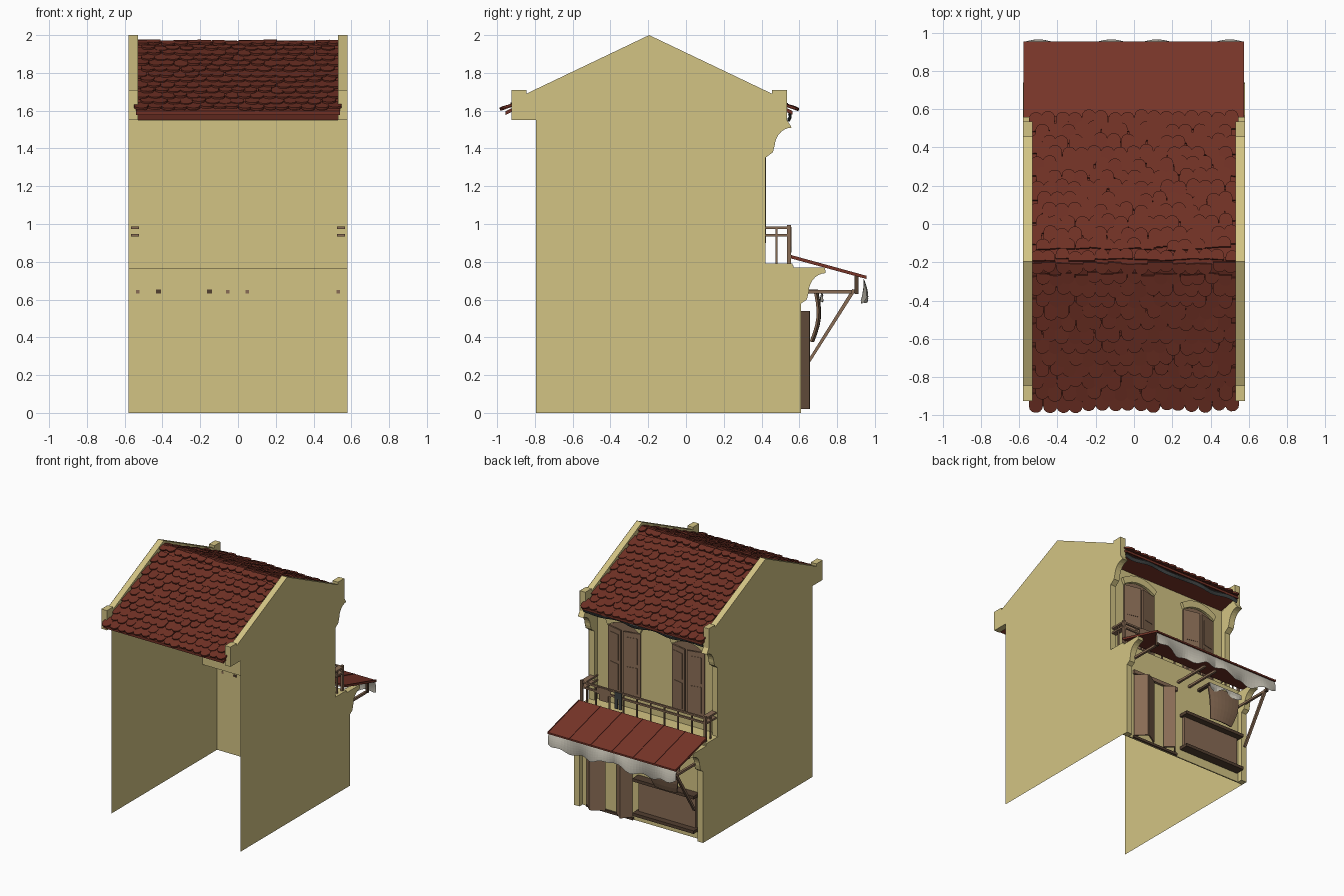
import bpy, bmesh, math, random
from mathutils import Vector, Matrix

if "Cube" in bpy.data.objects:
    bpy.data.objects.remove(bpy.data.objects["Cube"])
random.seed(4)

def mat(name, r, g, b):
    m = bpy.data.materials.new(name)
    m.diffuse_color = (r, g, b, 1)
    m.use_nodes = True
    m.node_tree.nodes["Principled BSDF"].inputs["Base Color"].default_value = m.diffuse_color
    return m
PLASTER = mat("cream plaster", .65, .55, .23)
RED = mat("red tile", .16, .03, .018)
AWN = mat("red awning", .19, .036, .022)
WOOD = mat("brown wood", .25, .15, .09)
DARK = mat("dark wood", .085, .05, .03)
CLOTH = mat("pale cloth", .56, .53, .45)
GREY = mat("dark grey", .05, .058, .058)

def finish(name, bm, m, recalc=True):
    if recalc:
        bmesh.ops.recalc_face_normals(bm, faces=bm.faces)
    me = bpy.data.meshes.new(name)
    bm.to_mesh(me)
    bm.free()
    me.materials.append(m)
    ob = bpy.data.objects.new(name, me)
    bpy.context.collection.objects.link(ob)
    return ob

def add_box(bm, x0, x1, y0, y1, z0, z1):
    M = Matrix.Translation(((x0+x1)/2, (y0+y1)/2, (z0+z1)/2)) @ Matrix.Diagonal((x1-x0, y1-y0, z1-z0, 1))
    bmesh.ops.create_cube(bm, size=1, matrix=M)

def boxes(name, m, *dims):
    bm = bmesh.new()
    for d in dims:
        add_box(bm, *d)
    return finish(name, bm, m)

def add_prism(bm, pts, to3d, off):
    # flat outline, extruded by the offset vector (None = a single sheet)
    f = bm.faces.new([bm.verts.new(to3d(p)) for p in pts])
    if off:
        r = bmesh.ops.extrude_face_region(bm, geom=[f])
        bmesh.ops.translate(bm, vec=off, verts=[v for v in r["geom"] if isinstance(v, bmesh.types.BMVert)])

def grid(name, m, fn, nu, nv):
    bm = bmesh.new()
    V = [[bm.verts.new(fn(i/nu, j/nv)) for j in range(nv+1)] for i in range(nu+1)]
    for i in range(nu):
        for j in range(nv):
            bm.faces.new((V[i][j], V[i+1][j], V[i+1][j+1], V[i][j+1]))
    return finish(name, bm, m)

def arc(cy, cz, ry, rz, a0, a1, n=7):
    return [(cy+ry*math.cos(math.radians(a0+(a1-a0)*i/n)), cz+rz*math.sin(math.radians(a0+(a1-a0)*i/n))) for i in range(n+1)]

# side walls: thin sheets with thick piers, corbels and gable parapets
low_corbel = [(.61, .58), (.64, .6), (.65, .64)] + arc(.74, .64, .09, .1, 180, 90) + [(.735, .77)]
up_corbel = [(.42, 1.35), (.46, 1.38), (.47, 1.42)] + arc(.56, 1.41, .09, .1, 180, 90) + [(.535, 1.55), (.535, 1.71)]
gable = [(.455, 1.71), (.455, 1.69), (-.195, 2.0), (-.845, 1.69), (-.845, 1.71), (-.925, 1.71), (-.925, 1.55), (-.795, 1.55)]
wall = [(-.795, 0), (.61, 0)] + low_corbel + [(.56, .77), (.56, .79), (.42, .79)] + up_corbel + gable
low_pier = [(.565, 0), (.61, 0)] + low_corbel + [(.565, .77)]
up_pier = [(.375, .79), (.42, .79)] + up_corbel[:-1] + [(.375, 1.55)]
parapet = [(.535, 1.55), (.535, 1.71)] + gable + [(-.795, 1.64), (-.195, 1.93), (.4, 1.65), (.4, 1.55)]
for side, s in (("right", 1), ("left", -1)):
    at = lambda x: (lambda p: (s*x, p[0], p[1]))
    bm = bmesh.new()
    add_prism(bm, wall, at(.58), None)
    finish(side + "_party_wall", bm, PLASTER, False)
    for nm, prof in (("lower_pier", low_pier), ("upper_pier", up_pier), ("parapet", parapet)):
        bm = bmesh.new()
        add_prism(bm, prof, at(.53), (s*.049, 0, 0))
        finish(side + "_" + nm, bm, PLASTER)

# facade
boxes("lower_facade", PLASTER, (-.58, .58, .56, .57, 0, .78))
boxes("upper_facade", PLASTER, (-.58, .58, .37, .38, .78, 1.55))
boxes("balcony_slab", PLASTER, (-.58, .58, .37, .565, .765, .79))

# roof sheets and scalloped tiles
SL, RY = .47, -.195
ang = math.atan(SL)
def roof_pt(d, u, s, h=0):
    return Vector((u, RY + s*d, 1.955 - SL*d + h))
for nm, s in (("street_roof", 1), ("rear_roof", -1)):
    bm = bmesh.new()
    c = [(0, 0), (.76, 0), (.76, -.02), (0, -.02)]
    add_prism(bm, c, lambda p: roof_pt(p[0], -.54, s, p[1]), (1.08, 0, 0))
    finish(nm + "_sheet", bm, RED)
    bm = bmesh.new()
    rows, cols, w = 13, 16, .068
    for r in range(rows):
        d = .785 - r*.0605
        for k in range(cols + r % 2):
            u = (k - (cols - 1 + r % 2)/2)*w + random.uniform(-.006, .006)
            if abs(u) > .525:
                continue
            L, hw = .055 if r > rows-3 else .1, w*.53
            dd, tw = d + random.uniform(-.012, .008), random.uniform(-.08, .08)
            lift = random.uniform(.012, .02)
            out = [(-L, -hw), (-L, hw)] + [(-.034 + .034*math.cos(a), hw*math.sin(a)) for a in [math.pi/2 - math.pi*i/7 for i in range(8)]]
            def tile3d(p):
                a, b = p[0] - tw*p[1], p[1] + tw*p[0]
                return roof_pt(max(0, dd + a), u + b, s, lift*(1 + a/.11))
            add_prism(bm, out, tile3d, (0, s*.005, .012))
    finish(nm + "_tiles", bm, RED)
boxes("ridge", RED, (-.53, .53, RY-.02, RY+.02, 1.945, 1.962))
grid("eave_soffit", RED, lambda u, v: (-.53+1.06*u, .375+.18*v, 1.55+.04*v), 1, 1)
grid("eave_gutter", GREY, lambda u, v: (-.54+1.08*u, .555-.02*abs(v-.4)+.006*math.sin(u*25), 1.585-.035*v+.008*math.sin(u*19)), 30, 3)

# arched windows with shutters standing ajar
for i, cx in enumerate((-.295, .28)):
    def head(hw, z, rise, n=8):
        return [(cx + hw*(2*t/n-1), z + rise*(1-(2*t/n-1)**2)) for t in range(n+1)]
    on = lambda p: (p[0], .38, p[1])
    bm = bmesh.new()
    add_prism(bm, [(cx+.143, .9), (cx-.143, .9)] + head(.143, 1.42, .05), on, (0, .006, 0))
    finish("window_panel_%d" % i, bm, WOOD)
    bm = bmesh.new()
    add_prism(bm, head(.145, 1.425, .05) + head(.165, 1.47, .06)[::-1], on, (0, .022, 0))
    finish("window_arch_%d" % i, bm, PLASTER)
    bm = bmesh.new()
    for s in (-1, 1):
        b = bmesh.new()
        add_box(b, -.138, 0, 0, .012, .9, 1.42)
        for z in (.93, 1.17):
            add_box(b, -.115, -.023, .01, .015, z, z+.21)
        b.transform(Matrix.Translation((cx + s*.143, .383, 0)) @ Matrix.Diagonal((s, 1, 1, 1)) @ Matrix.Rotation(-.22, 4, 'Z'))
        me = bpy.data.meshes.new("tmp")
        b.to_mesh(me); b.free()
        bm.from_mesh(me)
        bpy.data.meshes.remove(me)
    finish("window_shutters_%d" % i, bm, WOOD)

# balcony railing
rails = []
for z in (.94, .98):
    rails.append((-.565, .565, .535, .55, z-.007, z+.007))
    rails += [(s*.545-.022, s*.545+.022, .362, .545, z-.007, z+.007) for s in (-1, 1)]
rails += [(s*.555-.01, s*.555+.01, .535, .555, .79, .995) for s in (-1, 1)]
rails += [(-.555+.123*k-.005, -.555+.123*k+.005, .537, .547, .79, .98) for k in range(1, 9)]
rails += [(s*.555-.005, s*.555+.005, .475, .485, .79, .98) for s in (-1, 1)]
boxes("balcony_railing", WOOD, *rails)

# laundry on the railing
boxes("hanging_shirt", WOOD, (.31, .39, .552, .558, .88, .985), (.285, .415, .552, .558, .93, .98))
boxes("hanging_trousers", GREY, (.19, .25, .552, .558, .93, .985), (.19, .215, .552, .558, .85, .93), (.225, .25, .552, .558, .85, .93))

# awning with seams and swagged valance
def slope(y, h=0):
    return .828 - .275*(y-.56) + h
bm = bmesh.new()
prof = [(.555, .818), (.955, .709), (.955, .722), (.555, .832)]
add_prism(bm, prof, lambda p: (-.577, p[0], p[1]), (1.152, 0, 0))
for k in range(7):
    x = -.577 + k*1.146/6
    add_prism(bm, [(p[0], p[1]+.004) for p in prof], lambda p: (x, p[0], p[1]), (.006, 0, 0))
finish("awning", bm, AWN)
def valance(u, v):
    x = -.575 + 1.15*u
    sw = abs(math.sin(2*math.pi*u))
    bump = .5 + .5*math.cos((abs(x)-.5)*2*math.pi/.38)
    return (x, .94 + v*(.005 + .04*bump) - .02*v*v, .712 - v*(.08 + .045*sw + .012*math.sin(u*40)))
grid("valance", CLOTH, valance, 48, 6)

# awning beams and diagonal braces
boxes("awning_beams", WOOD, *[(x-.009, x+.009, .557, .88, .632, .65) for x in (-.53, -.055, .05, .53)])
boxes("beam_posts", DARK, *[(s*.53-.009, s*.53+.009, .893, .912, .63, .728) for s in (-1, 1)])
bm = bmesh.new()
add_prism(bm, [(.64, .27), (.655, .265), (.9, .65), (.88, .655)], lambda p: (-.54, p[0], p[1]), (.02, 0, 0))
finish("awning_brace", bm, WOOD)

# folding doors, standing open
boxes("door_threshold", DARK, (.07, .49, .57, .585, 0, .02))
bm = bmesh.new()
for (x0, y0), (x1, y1) in (((.48, .572), (.405, .648)), ((.405, .648), (.31, .59)), ((.08, .572), (.14, .648)), ((.14, .648), (.21, .59))):
    n = Vector((y1-y0, x0-x1)).normalized()*.01
    add_prism(bm, [(x0, y0), (x1, y1), (x1+n.x, y1+n.y), (x0+n.x, y0+n.y)], lambda p: (p[0], p[1], .02), (0, 0, .52))
finish("folding_doors", bm, WOOD)
boxes("door_lintel", WOOD, (.07, .49, .57, .59, .55, .58))

# shop counter panel with dark rails
boxes("counter_panel", WOOD, (-.5, .01, .57, .595, .09, .36))
boxes("counter_rails", DARK, (-.52, .03, .57, .645, .35, .375), (-.52, .03, .57, .645, .07, .095))

# hanging blind on two short bars, with a cloth strip at its head
boxes("blind_bars", DARK, *[(x-.013, x+.013, .557, .7, .633, .652) for x in (-.42, -.15)])
def blind(u, v):
    hw = .145 - .045*v*v
    return (-.285 + hw*(2*u-1), .69 + .025*math.sin(v*3.1) - .025*v + .012*(1-(2*u-1)**2), .635 - .26*v)
ob = grid("hanging_blind", WOOD, blind, 8, 6)
sol = ob.modifiers.new("thickness", 'SOLIDIFY')
sol.thickness = .012
grid("blind_cloth", CLOTH, lambda u, v: (-.44+.31*u, .718+.01*math.sin(u*14)*v, .645-v*(.04+.02*math.sin(u*9))), 12, 2)
